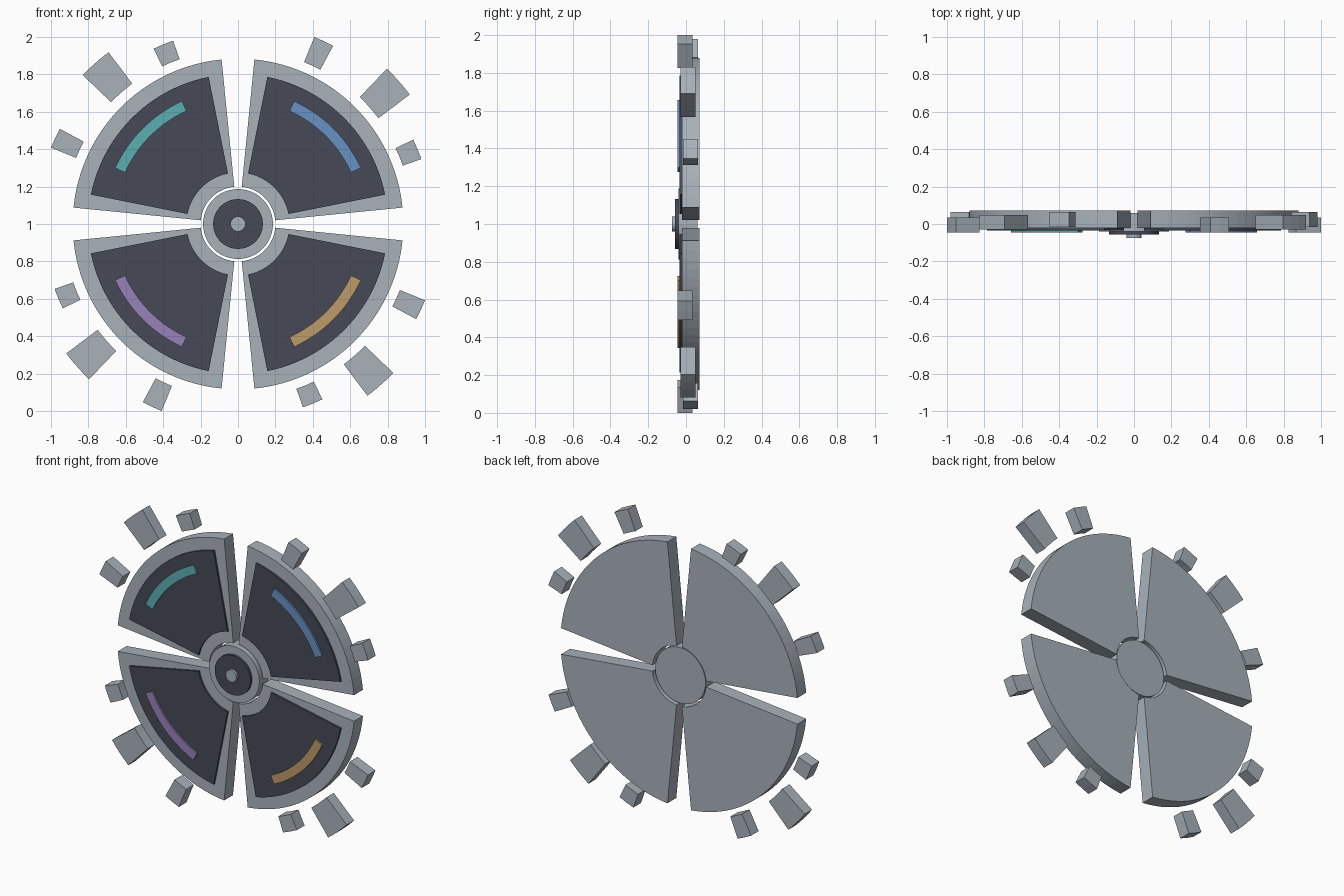
import bpy, bmesh
from math import sin, cos, radians

cube = bpy.data.objects.get("Cube")
if cube:
    bpy.data.objects.remove(cube, do_unlink=True)

CENTRE_Z = 1.0


def material(name, srgb):
    col = [(c / 255 / 12.92) if c < 11 else ((c / 255 + 0.055) / 1.055) ** 2.4 for c in srgb]
    m = bpy.data.materials.new(name)
    m.use_nodes = True
    m.diffuse_color = (*col, 1)
    m.node_tree.nodes["Principled BSDF"].inputs["Base Color"].default_value = (*col, 1)
    return m


grey = material("light grey", (168, 178, 186))
dark = material("dark slate", (70, 73, 86))
accents = {
    "upper_left": material("teal", (92, 175, 180)),
    "lower_left": material("purple", (152, 130, 185)),
    "lower_right": material("orange", (190, 155, 105)),
    "upper_right": material("blue", (105, 145, 195)),
}


def extrude_outline(name, points, front, back, mat):
    """Solid from an outline in the x-z plane, running from front to back in y."""
    bm = bmesh.new()
    face = bm.faces.new([bm.verts.new((x, front, z + CENTRE_Z)) for x, z in points])
    ext = bmesh.ops.extrude_face_region(bm, geom=[face])
    moved = [v for v in ext["geom"] if isinstance(v, bmesh.types.BMVert)]
    bmesh.ops.translate(bm, verts=moved, vec=(0, back - front, 0))
    bmesh.ops.recalc_face_normals(bm, faces=bm.faces)
    mesh = bpy.data.meshes.new(name)
    bm.to_mesh(mesh)
    bm.free()
    obj = bpy.data.objects.new(name, mesh)
    mesh.materials.append(mat)
    bpy.context.collection.objects.link(obj)
    return obj


def arc(radius, start, end, steps):
    angles = [radians(start + (end - start) * i / steps) for i in range(steps + 1)]
    return [(radius * cos(a), radius * sin(a)) for a in angles]


def sector(name, inner, outer, start, end, front, back, mat, steps):
    outline = arc(outer, start, end, steps) + arc(inner, end, start, steps)
    return extrude_outline(name, outline, front, back, mat)


def disc(name, radius, front, back, mat, sides):
    return extrude_outline(name, arc(radius, 0, 360, sides)[:-1], front, back, mat)


# Four quarters, each with a panel, a coloured strip and three loose outer blocks
quarters = ["upper_right", "upper_left", "lower_left", "lower_right"]
for i, q in enumerate(quarters):
    t = 90 * i
    sector(q + "_wedge", 0.2, 0.884, t + 5.7, t + 84.3, -0.022, 0.072, grey, 24)
    sector(q + "_panel", 0.275, 0.802, t + 11.3, t + 78.7, -0.035, -0.02, dark, 24)
    sector(q + "_strip", 0.664, 0.722, t + 24.5, t + 65.5, -0.046, -0.034, accents[q], 16)
    sector(q + "_large_block", 0.94, 1.15, t + 37, t + 46.2, -0.029, 0.049, grey, 3)
    sector(q + "_medium_block", 0.935, 1.08, t + 61.9, t + 67.8, -0.046, 0.034, grey, 2)
    sector(q + "_small_block", 0.935, 1.04, t + 19.5, t + 25.7, -0.017, 0.064, grey, 2)

# Central hub
disc("hub", 0.187, -0.04, 0.06, grey, 48)
disc("hub_plate", 0.133, -0.057, -0.039, dark, 48)
disc("hub_cap", 0.04, -0.074, -0.056, grey, 24)
